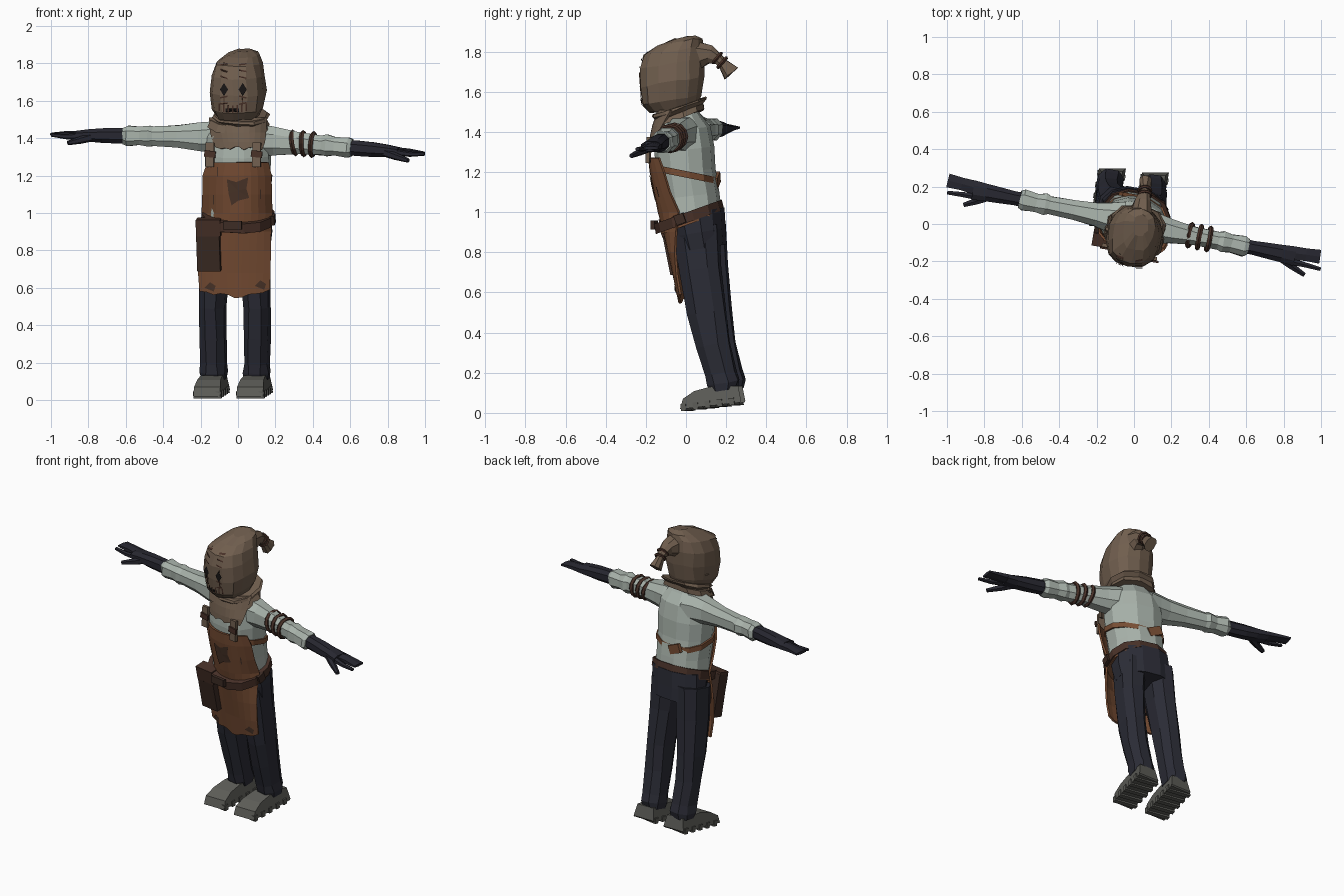
import bpy, bmesh, math, random
from mathutils import Vector
from mathutils.bvhtree import BVHTree

random.seed(4)
cube = bpy.data.objects.get("Cube")
if cube:
    bpy.data.objects.remove(cube, do_unlink=True)

YAW = 0.17                      # the whole body is turned slightly
REF = Vector((YAW, 1, 0))


def material(name, *rgb):
    lin = [(c / 255 / 12.92) if c < 11 else ((c / 255 + 0.055) / 1.055) ** 2.4 for c in rgb]
    m = bpy.data.materials.new(name)
    m.use_nodes = True
    m.diffuse_color = (*lin, 1)
    bsdf = m.node_tree.nodes["Principled BSDF"]
    bsdf.inputs["Base Color"].default_value = (*lin, 1)
    bsdf.inputs["Roughness"].default_value = 0.9
    return m


SACK = material("sack tan", 112, 94, 78)
LEATHER = material("apron brown", 122, 79, 53)
PATCH = material("patch brown", 76, 54, 42)
BELT = material("belt brown", 72, 49, 40)
POUCH = material("pouch brown", 60, 43, 36)
SHIRT = material("shirt grey", 170, 180, 172)
PANTS = material("trouser navy", 43, 44, 54)
GLOVE = material("glove dark", 39, 39, 48)
SHOE = material("shoe grey", 92, 92, 87)
HOLE = material("eye black", 24, 21, 21)


def build(name, verts, faces, mat, fix=True):
    me = bpy.data.meshes.new(name)
    me.from_pydata([tuple(v) for v in verts], [], faces)
    if fix:
        bm = bmesh.new()
        bm.from_mesh(me)
        bmesh.ops.recalc_face_normals(bm, faces=bm.faces)
        bm.to_mesh(me)
        bm.free()
    me.materials.append(mat)
    ob = bpy.data.objects.new(name, me)
    bpy.context.collection.objects.link(ob)
    return ob


def tube(name, rings, mat, n=10, axis=None, ref=REF, jitter=0.0, power=0.85):
    """Loft rings (x, y, z, radius a, radius b) along their path or a fixed axis."""
    pts = [Vector(r[:3]) for r in rings]
    verts, faces, last = [], [], len(rings) - 1
    for i, (x, y, z, a, b) in enumerate(rings):
        t = Vector(axis) if axis else pts[min(i + 1, last)] - pts[max(i - 1, 0)]
        t.normalize()
        u = ref.cross(t).normalized()
        v = t.cross(u)
        for k in range(n):
            w = 2 * math.pi * (k + 0.5) / n
            c, s = math.cos(w), math.sin(w)
            p = pts[i] + u * a * math.copysign(abs(c) ** power, c) + v * b * math.copysign(abs(s) ** power, s)
            verts.append(p + Vector([random.uniform(-jitter, jitter) for _ in range(3)]))
    for i in range(last):
        for k in range(n):
            j = (k + 1) % n
            faces.append((i * n + k, i * n + j, (i + 1) * n + j, (i + 1) * n + k))
    faces += [tuple(range(n)), tuple(range(last * n, last * n + n))]
    return build(name, verts, faces, mat)


def sheet(name, rows, mat, cols=11, ragged=0.0, lift=0.0):
    """Cloth panel from rows (z, front y, centre x, half width, wrap depth)."""
    verts, faces = [], []
    for i, (z, y, cx, hw, wrap) in enumerate(rows):
        for k in range(cols):
            t = 2 * k / (cols - 1) - 1
            x = cx + hw * t
            dz = lift * t * t + random.uniform(-ragged, ragged) if i == len(rows) - 1 else 0
            verts.append((x, y + wrap * abs(t) ** 2.3 - YAW * x, z + dz))
    for i in range(len(rows) - 1):
        for k in range(cols - 1):
            a = i * cols + k
            faces.append((a, a + cols, a + cols + 1, a + 1))
    ob = build(name, verts, faces, mat, fix=False)
    ob.modifiers.new("thickness", "SOLIDIFY").thickness = 0.012
    return ob


def box(name, loc, size, mat, rot=(0, 0, -YAW), bevel=0.0):
    bpy.ops.mesh.primitive_cube_add(size=1, location=loc, rotation=rot)
    ob = bpy.context.object
    ob.name, ob.scale = name, size
    ob.data.materials.append(mat)
    if bevel:
        ob.modifiers.new("edge", "BEVEL").width = bevel
    return ob


def ring(name, loc, axis, major, minor, mat):
    bpy.ops.mesh.primitive_torus_add(major_radius=major, minor_radius=minor, major_segments=12,
                                     minor_segments=5, location=loc,
                                     rotation=Vector(axis).to_track_quat('Z', 'Y').to_euler())
    bpy.context.object.name = name
    bpy.context.object.data.materials.append(mat)


def surface(ob):
    me = ob.data
    return BVHTree.FromPolygons([v.co for v in me.vertices], [tuple(p.vertices) for p in me.polygons])


def stamp(name, outline, tree, mat, gap=0.006):
    """Thin plate pressed onto the front of a surface."""
    n = len(outline)
    mid = (sum(p[0] for p in outline) / n, sum(p[1] for p in outline) / n)
    verts, y = [], -0.2
    for x, z in [mid] + list(outline):
        hit = tree.ray_cast(Vector((x, -1, z)), Vector((0, 1, 0)))[0]
        y = hit.y if hit else y
        verts.append((x, y - gap, z))
    build(name, verts, [(0, k + 1, (k + 1) % n + 1) for k in range(n)], mat, fix=False)


def bar(name, x, z, w, h, tree, mat, slant=0.0):
    stamp(name, [(x - w, z - h - slant), (x + w, z - h + slant), (x + w, z + h + slant),
                 (x - w, z + h - slant)], tree, mat)


# Trousers and shoes
LEAN = (0, -0.17, 1)
tube("trouser_hips", [(0, .085, .82, .175, .115), (0, .07, .9, .185, .125), (0, .05, 1.0, .178, .14)],
     PANTS, n=12, axis=LEAN)
for side, label in ((1, "left"), (-1, "right")):
    dy = -0.015 * side
    def at(off, y, z, a, b):
        return (-0.015 + side * off, y + dy, z, a, b)
    tube(label + "_trouser_leg", [at(.115, .205, .115, .068, .07), at(.115, .2, .15, .075, .084),
         at(.115, .185, .2, .069, .08), at(.118, .15, .34, .07, .088), at(.12, .12, .5, .072, .1),
         at(.108, .085, .72, .08, .11), at(.095, .065, .92, .088, .12)], PANTS, n=8, axis=LEAN, jitter=.004)
    # Shoe profile pushed out sideways, narrower toward the top
    prof = [(-.02, .018), (-.005, .07), (.05, .108), (.13, .13), (.27, .135), (.285, .06), (.28, .052)]
    cx, n = -0.015 + side * .115, len(prof)
    vs = [(cx + s * (.072 - .2 * max(z - .06, 0)) + .17 * (y - .2), y + dy * .7, z)
          for s in (-1, 1) for y, z in prof]
    fs = [tuple(range(n)), tuple(range(n, 2 * n))] + [(k, (k + 1) % n, (k + 1) % n + n, k + n) for k in range(n)]
    build(label + "_shoe", vs, fs, SHOE)
    for k in range(5):
        y = .01 + k * .06
        box(label + "_sole_cleat", (cx + .17 * (y - .2), y + dy * .7, .022 + .118 * y + .005), (.152, .026, .036),
            SHOE, rot=(.12, 0, -YAW))

# Shirt body
tube("shirt_body", [(0, .035, .96, .17, .145), (0, .018, 1.08, .163, .147), (0, 0, 1.2, .172, .145),
     (0, -.008, 1.31, .178, .147), (0, -.015, 1.41, .165, .135), (0, -.03, 1.47, .13, .105),
     (0, -.04, 1.52, .085, .085)], SHIRT, n=12, axis=(0, -.12, 1))

# Arms: sleeve, glove, fingers and thumb
SLEEVE = [(.06, .105, .085), (.13, .085, .088), (.2, .068, .08), (.32, .054, .064), (.45, .05, .055),
          (.475, .061, .062), (.52, .052, .052), (.59, .06, .057), (.61, .047, .047)]
HAND = [(.59, .041, .043), (.64, .04, .044), (.72, .046, .042), (.79, .05, .036), (.86, .056, .026)]
UP = Vector((0, 0, 1))
for side, label in ((1, "left"), (-1, "right")):
    def arm(s, dy=0.0, dz=0.0):
        z = 1.40 - .085 * s if side > 0 else 1.405 + .012 * s
        return (side * s, -side * .2 * s + dy + .01 * (side < 0), z + dz)
    tube(label + "_sleeve", [(*arm(s), a, b) for s, a, b in SLEEVE], SHIRT, n=8, ref=UP, jitter=.003)
    tube(label + "_glove", [(*arm(s), a, b) for s, a, b in HAND], GLOVE, n=8, ref=UP)
    tube(label + "_fingers", [(*arm(.84, .014), .042, .024), (*arm(.92, .02, .004), .038, .018),
         (*arm(.995, .024, .004), .042, .009)], GLOVE, n=6, ref=UP)
    tube(label + "_lower_finger", [(*arm(.84, -.032, -.004), .02, .018), (*arm(.92, -.036, -.008), .015, .014),
         (*arm(.998, -.042, 0), .011, .009)], GLOVE, n=6, ref=UP)
    tube(label + "_thumb", [(*arm(.78, -.02, -.008), .026, .024), (*arm(.84, -.055, -.025), .02, .02),
         (*arm(.91, -.09, -.042), .013, .012)], GLOVE, n=6, ref=UP)
    if side > 0:
        for k in range(3):
            ring("arm_rope_coil", arm(.3 + .05 * k), (1, -.2, .15 - .12 * k), .06, .013, BELT)

# Apron, its back strap and waistband
apron = sheet("apron", [(1.27, -.185, 0, .165, .075), (1.2, -.178, -.005, .185, .095), (1.1, -.158, -.005, .186, .105),
              (1.0, -.138, -.005, .19, .13), (.9, -.112, -.012, .19, .09), (.8, -.088, -.016, .192, .06),
              (.68, -.06, -.02, .194, .04), (.555, -.035, -.018, .188, .03)],
              LEATHER, ragged=.012, lift=.035)
apron_skin = surface(apron)
tube("back_strap", [(0, .0, 1.172, .181, .156), (0, .0, 1.205, .183, .154)], LEATHER, n=12, axis=(0, .2, 1))
box("strap_knot", (-.03, .155, 1.16), (.09, .02, .055), LEATHER, rot=(0, .4, -YAW))
tube("waistband", [(0, .03, .945, .186, .16), (0, .027, .975, .186, .165)], LEATHER, n=12, axis=(0, -.36, 1))
patch = [(-.06, 1.18), (-.01, 1.165), (.055, 1.19), (.045, 1.13), (.06, 1.08), (.0, 1.065), (-.035, 1.04), (-.05, 1.1)]
stamp("apron_patch", patch, apron_skin, PATCH)
for x, z in ((-.11, 1.22), (-.13, 1.07), (.12, 1.1)):
    bar("apron_stitch", x, z, .003, .025, apron_skin, PATCH)
for x, z in ((-.15, .6), (.12, .61)):
    stamp("hem_stain", [(x - .03, z), (x, z + .03), (x + .03, z + .01), (x + .02, z - .02)], apron_skin, PATCH)

# Belt with buckle and pouch
tube("belt", [(0, .02, .952, .193, .178), (0, .01, 1.002, .193, .176)], BELT, n=12, axis=(0, -.36, 1))
box("belt_buckle", (-.03, -.158, .935), (.1, .022, .045), POUCH, bevel=.006)
box("belt_side_clasp", (.185, -.03, .965), (.025, .05, .05), POUCH, rot=(.35, 0, -YAW))
box("pouch", (-.155, -.06, .825), (.125, .07, .27), POUCH, rot=(.2, 0, -YAW), bevel=.012)
box("pouch_flap", (-.155, -.083, .925), (.132, .07, .09), BELT, rot=(.2, 0, -YAW), bevel=.008)

# Sack mantle: bib, shoulder tabs and collar
sheet("sack_bib", [(1.51, -.14, 0, .155, .09), (1.43, -.165, .0, .15, .07), (1.38, -.175, .005, .14, .05),
      (1.345, -.178, .005, .125, .035)], SACK, ragged=.008)
for x, y in ((-.15, -.118), (.1, -.186)):
    box("apron_tab", (x, y, 1.31), (.045, .02, .13), SACK, rot=(-.05, 0, -YAW))
    box("tab_buckle", (x, y - .012, 1.315), (.06, .012, .035), BELT, rot=(0, .12, -YAW))
    bar("tab_stitch", x, 1.25, .016, .004, apron_skin, BELT, slant=.006)
tube("neck", [(0, -.04, 1.44, .1, .1), (0, -.05, 1.56, .09, .1)], SACK, axis=(0, -.2, 1))
tube("lower_collar", [(.005, -.035, 1.465, .165, .135), (.005, -.03, 1.5, .148, .125)], SACK,
     axis=(0, -.35, 1), jitter=.006)
tube("upper_collar", [(.015, -.035, 1.495, .13, .12), (.015, -.03, 1.515, .155, .145), (.015, -.03, 1.53, .145, .14)],
     SACK, axis=(0, -.33, 1), jitter=.006)

# Sack hood with a tied tail
hood = tube("sack_hood", [(0, -.06, 1.515, .105, .125), (0, -.07, 1.56, .135, .152), (.002, -.07, 1.65, .148, .165),
            (0, -.07, 1.74, .142, .165), (.005, -.06, 1.805, .122, .152), (.025, -.03, 1.85, .085, .115),
            (.035, -.01, 1.87, .04, .06)], SACK, n=14, axis=(0, -.16, 1), jitter=.005)
tube("hood_tail", [(.03, .0, 1.765, .1, .085), (.04, .07, 1.785, .07, .06), (.05, .125, 1.785, .046, .043),
     (.058, .165, 1.758, .027, .027), (.06, .185, 1.738, .025, .025), (.063, .225, 1.69, .045, .034)],
     SACK, n=8, ref=Vector((1, 0, 0)), jitter=.003)
for y, z in ((.155, 1.768), (.18, 1.745)):
    ring("tail_tie", (.058, y, z), (0, .75, -.65), .031, .009, BELT)
for k in range(3):
    ring("hood_crease", (.0, -.065, 1.6 + .06 * k), (.05 * (k - 1), -.16, 1), .128, .012, SACK)

# Stitched face
face = surface(hood)
for x in (-.075, .025):
    bar("eye_seam", x, 1.69, .003, .115, face, PATCH)
    for k in range(7):
        if k not in (2, 3):
            bar("eye_stitch", x, 1.585 + .035 * k, .02, .004, face, BELT, slant=random.uniform(-.008, .008))
    stamp("eye_hole", [(x, 1.625), (x + .022, 1.66), (x, 1.695), (x - .022, 1.66)], face, HOLE, gap=.009)
bar("mouth_hole", -.03, 1.55, .036, .009, face, HOLE)
for k in range(7):
    bar("mouth_stitch", -.1 + .024 * k, 1.555 + .003 * abs(k - 3), .004, .02, face, BELT)
